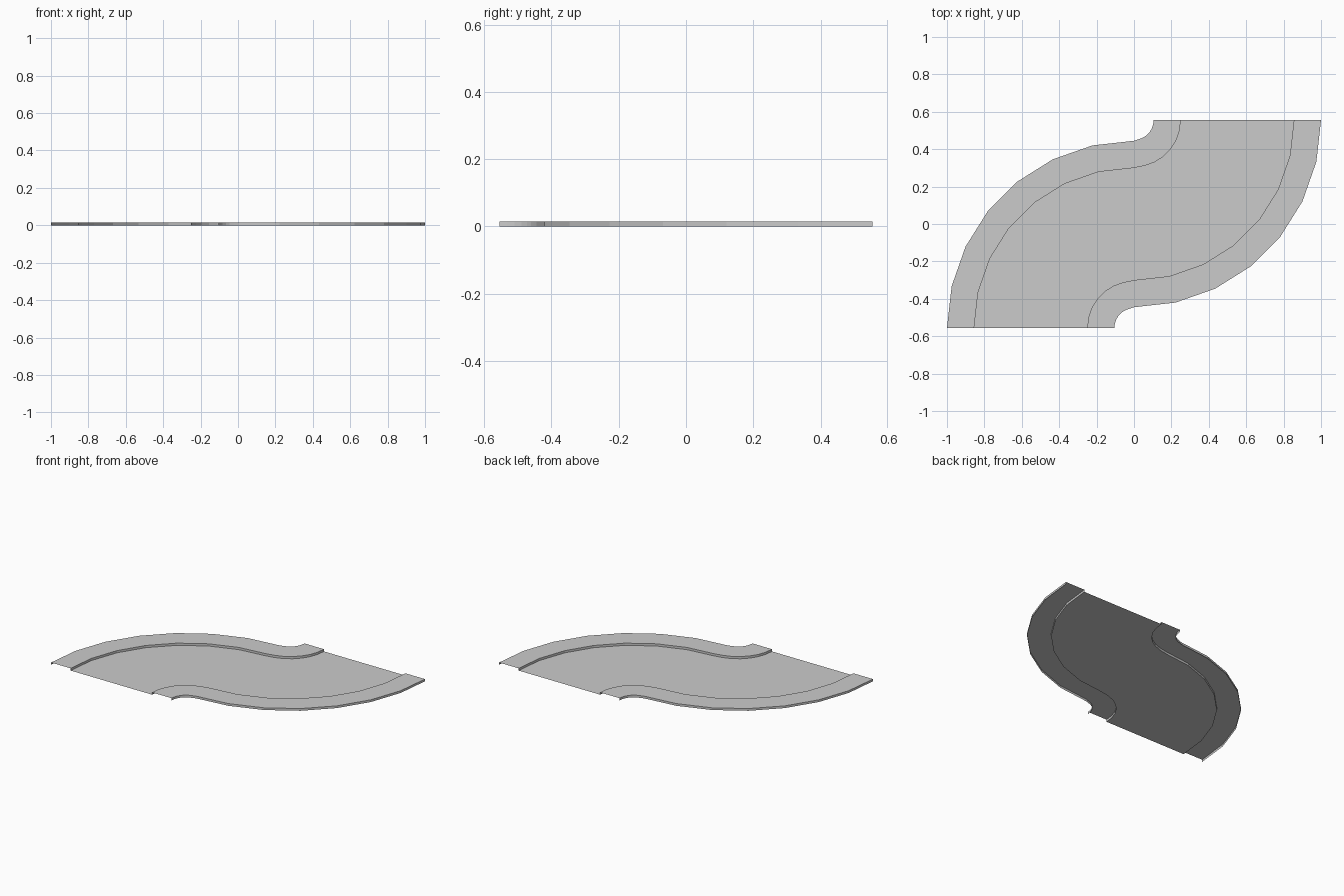
import bpy
from math import sin, cos, pi

if "Cube" in bpy.data.objects:
    bpy.data.objects.remove(bpy.data.objects["Cube"])

HALF_Y = 0.555   # half length of the tile along y
KERB_Z = 0.015   # pavement height above the road
SEGS = 7         # segments per quarter turn


def s_curve(big, small):
    """Left-hand S-curve, front to back: wide quarter turn, then tight opposite turn."""
    steps = [i * pi / 2 / SEGS for i in range(SEGS + 1)]
    wide = [(-big * cos(a), -HALF_Y + big * sin(a)) for a in steps]
    tight = [(small * sin(a), HALF_Y - small * cos(a)) for a in steps[1:]]
    return wide + tight


def strip(name, rails):
    """Loft flat quads between successive rails of 3D points."""
    n = len(rails[0])
    verts = [p for rail in rails for p in rail]
    faces = [(r * n + i, (r + 1) * n + i, (r + 1) * n + i + 1, r * n + i + 1)
             for r in range(len(rails) - 1) for i in range(n - 1)]
    mesh = bpy.data.meshes.new(name)
    mesh.from_pydata(verts, [], faces)
    mesh.update()
    obj = bpy.data.objects.new(name, mesh)
    bpy.context.collection.objects.link(obj)
    return obj


def at(curve, z):
    return [(x, y, z) for x, y in curve]


outer = s_curve(1.0, 0.105)
inner = s_curve(0.855, 0.25)

# Road surface between the two kerb lines
opposite = [(-x, -y) for x, y in reversed(inner)]
strip("road_surface", [at(inner, 0), at(opposite, 0)])

# Raised pavements: outer wall, top and kerb face; the right one is turned by 180 degrees
for name, turn in (("left_pavement", 0), ("right_pavement", pi)):
    pavement = strip(name, [at(outer, 0), at(outer, KERB_Z),
                            at(inner, KERB_Z), at(inner, 0)])
    pavement.rotation_euler.z = turn
